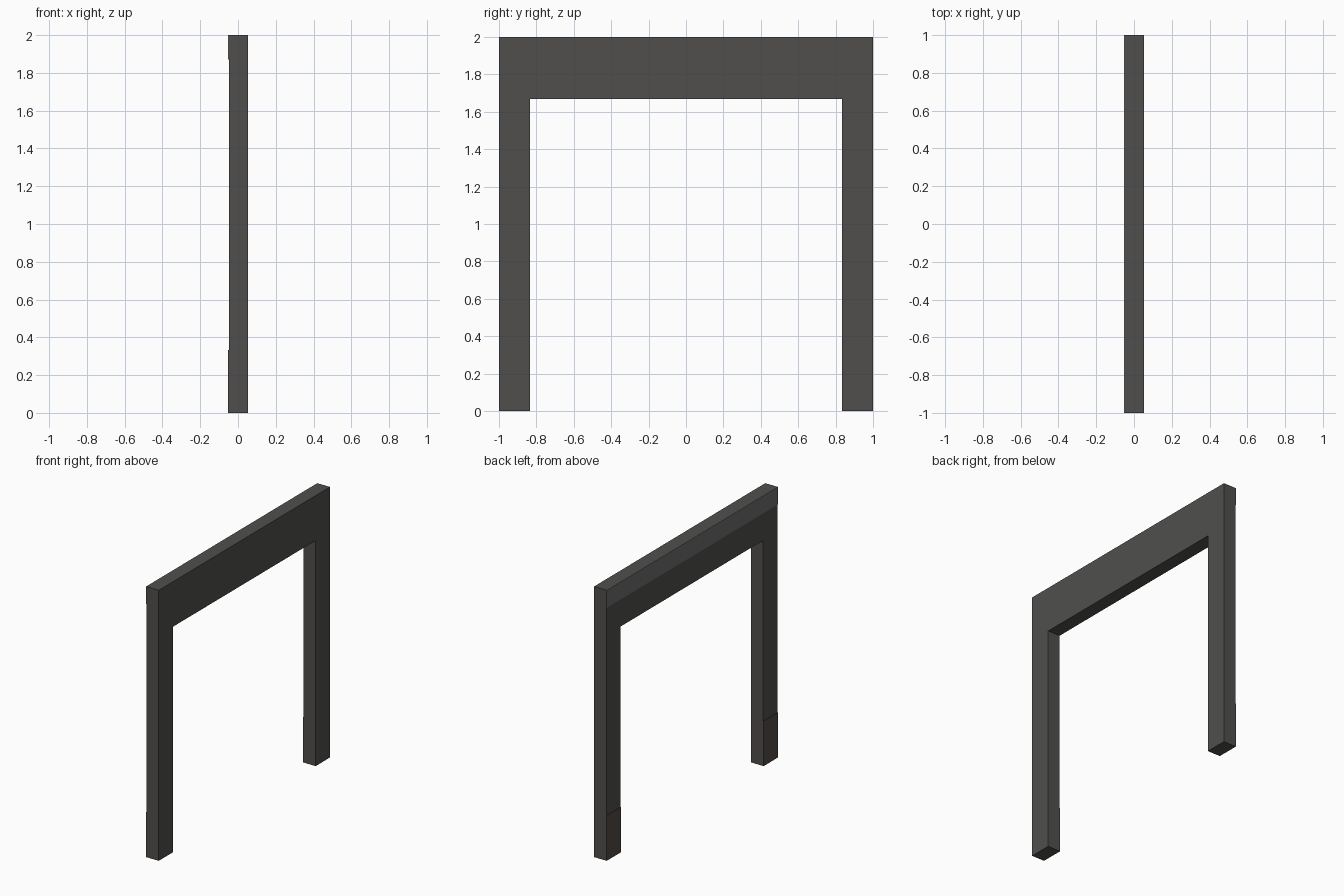
import bpy, bmesh

if "Cube" in bpy.data.objects:
    bpy.data.objects.remove(bpy.data.objects["Cube"])

BACK, FRONT, LIP = -0.048, 0.052, -0.052
INNER, BEAM_Z = 0.833, 1.667


def material(name, rgb):
    m = bpy.data.materials.new(name)
    m.diffuse_color = (*rgb, 1)
    m.use_nodes = True
    m.node_tree.nodes["Principled BSDF"].inputs["Base Color"].default_value = m.diffuse_color
    return m


def extrude_profile(name, pts, x0, x1, mat):
    """Extrude a (y, z) outline from x0 to x1."""
    bm = bmesh.new()
    face = bm.faces.new([bm.verts.new((x0, y, z)) for y, z in pts])
    ext = bmesh.ops.extrude_face_region(bm, geom=[face])
    moved = [v for v in ext["geom"] if isinstance(v, bmesh.types.BMVert)]
    bmesh.ops.translate(bm, verts=moved, vec=(x1 - x0, 0, 0))
    # the extrusion may drop the starting cap; restore it if so
    bmesh.ops.holes_fill(bm, edges=[e for e in bm.edges if e.is_boundary])
    bmesh.ops.recalc_face_normals(bm, faces=bm.faces)
    me = bpy.data.meshes.new(name)
    bm.to_mesh(me)
    bm.free()
    me.materials.append(mat)
    ob = bpy.data.objects.new(name, me)
    bpy.context.collection.objects.link(ob)
    return ob


def rect(y0, y1, z0, z1):
    return [(y0, z0), (y1, z0), (y1, z1), (y0, z1)]


dark = material("dark_grey", (0.08, 0.078, 0.075))
light = material("mid_grey", (0.16, 0.158, 0.152))
brown = material("dark_brown", (0.09, 0.07, 0.065))

# Portal frame: two posts and a deep lintel in one outline
frame = [(-1, 0), (-INNER, 0), (-INNER, BEAM_Z), (INNER, BEAM_Z),
         (INNER, 0), (1, 0), (1, 2), (-1, 2)]
extrude_profile("door_frame", frame, BACK, FRONT, dark)

# Raised strip along the top of the back face
extrude_profile("top_strip", rect(-1, 1, 1.87, 2), LIP, BACK, light)

# Raised kick plates at the foot of each post
for side, name in ((-1, "left_foot_plate"), (1, "right_foot_plate")):
    y0, y1 = sorted((side * INNER, side * 1.0))
    extrude_profile(name, rect(y0, y1, 0, 0.333), LIP, BACK, brown)
